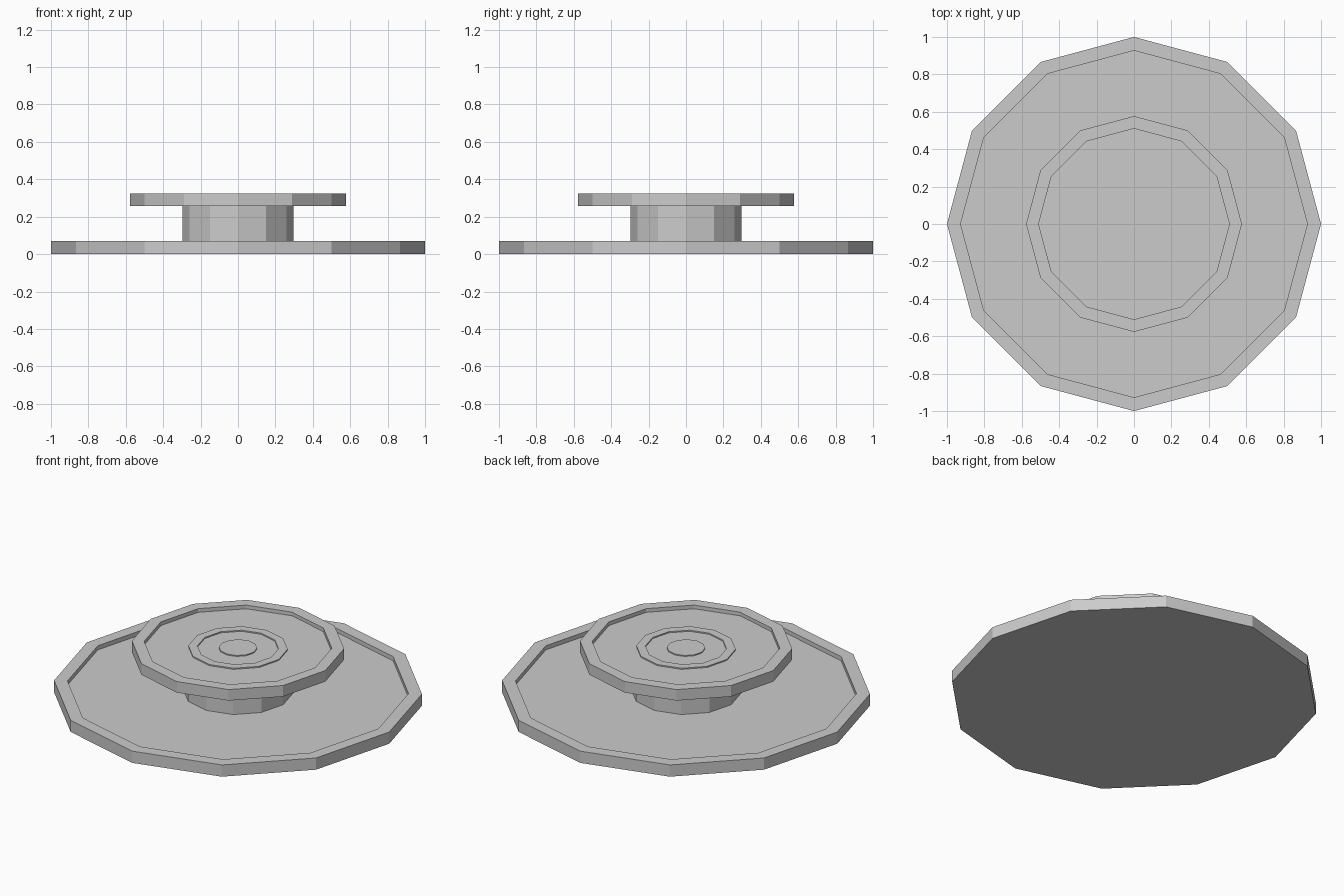
import bpy, bmesh, math

if "Cube" in bpy.data.objects:
    bpy.data.objects.remove(bpy.data.objects["Cube"])

SIDES = 12

def lathe(name, profile):
    """Revolve an (r, z) profile, from bottom axis to top axis, into a 12-sided solid."""
    bm = bmesh.new()
    rings = []
    for r, z in profile:
        rings.append([bm.verts.new((r * math.cos(2 * math.pi * i / SIDES),
                                    r * math.sin(2 * math.pi * i / SIDES), z))
                      for i in range(SIDES)])
    for a, b in zip(rings, rings[1:]):
        for i in range(SIDES):
            j = (i + 1) % SIDES
            bm.faces.new((a[i], a[j], b[j], b[i]))
    bm.faces.new(rings[0][::-1])
    bm.faces.new(rings[-1])
    bmesh.ops.recalc_face_normals(bm, faces=bm.faces)
    mesh = bpy.data.meshes.new(name)
    bm.to_mesh(mesh)
    bm.free()
    obj = bpy.data.objects.new(name, mesh)
    bpy.context.collection.objects.link(obj)
    return obj

# wide lower dish with raised rim
lathe("lower_dish", [(1.0, 0), (1.0, 0.07), (0.927, 0.07), (0.927, 0.045)])

# short pedestal between the dishes
lathe("pedestal", [(0.298, 0.045), (0.298, 0.262)])

# upper dish: rim, raised ring and small centre disc
lathe("upper_dish", [
    (0.577, 0.258), (0.577, 0.324), (0.51, 0.324), (0.51, 0.302),
    (0.27, 0.302), (0.27, 0.309), (0.22, 0.309), (0.22, 0.302),
    (0.104, 0.302), (0.104, 0.308)])
